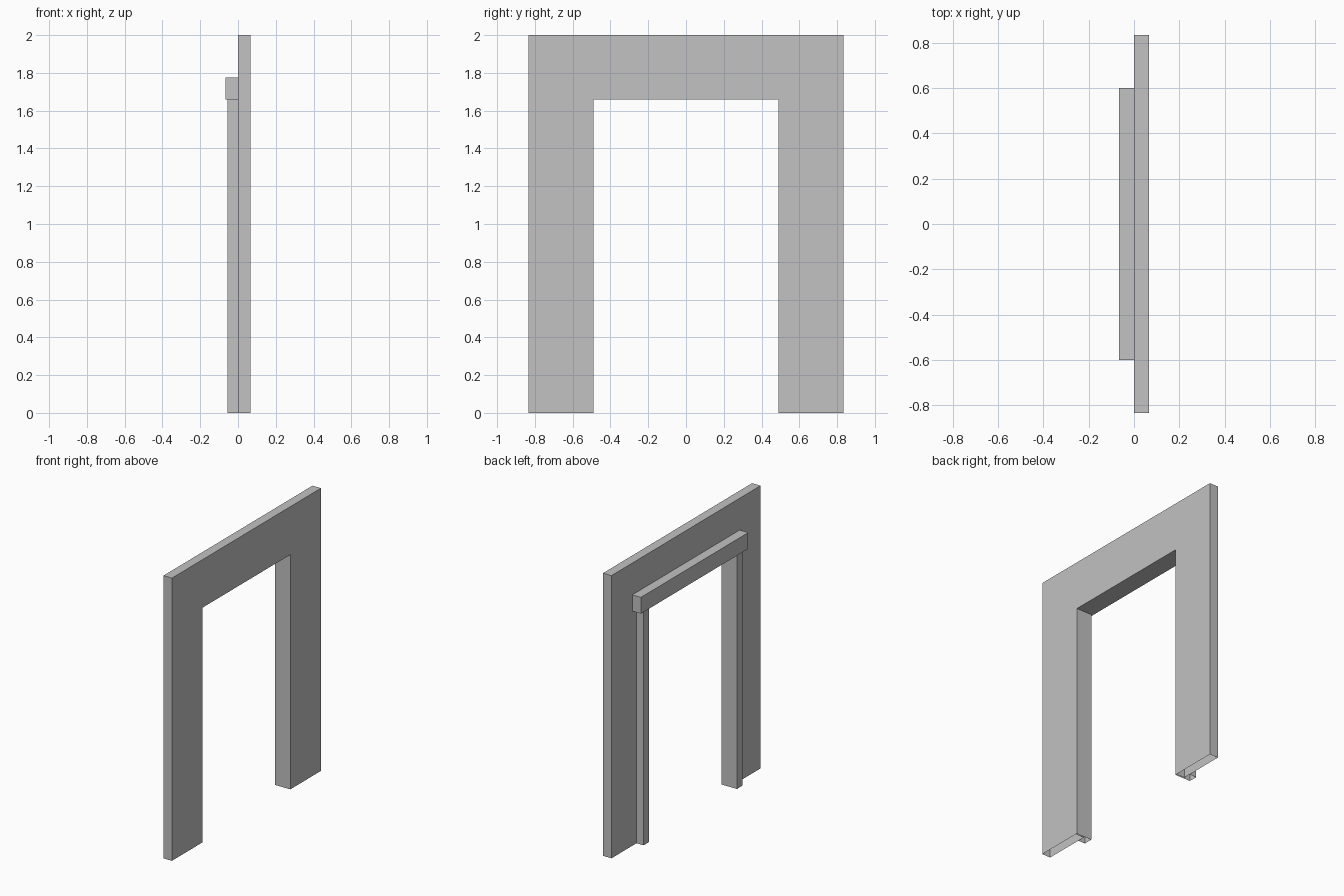
import bpy
import bmesh

cube = bpy.data.objects.get("Cube")
if cube:
    bpy.data.objects.remove(cube, do_unlink=True)

grey = bpy.data.materials.new("plain_grey")
grey.use_nodes = True
colour = (0.54, 0.54, 0.54, 1)
grey.diffuse_color = colour
grey.node_tree.nodes["Principled BSDF"].inputs["Base Color"].default_value = colour


def extrude_profile(name, points, direction, open_floor=False):
    """Extrude a flat outline along a direction, optionally leaving the floor open."""
    bm = bmesh.new()
    face = bm.faces.new([bm.verts.new(p) for p in points])
    grown = bmesh.ops.extrude_face_region(bm, geom=[face], use_keep_orig=True)
    verts = [g for g in grown["geom"] if isinstance(g, bmesh.types.BMVert)]
    bmesh.ops.translate(bm, verts=verts, vec=direction)
    bmesh.ops.recalc_face_normals(bm, faces=bm.faces)
    if open_floor:
        floor = [f for f in bm.faces if all(v.co.z < 0.001 for v in f.verts)]
        bmesh.ops.delete(bm, geom=floor, context="FACES")
    mesh = bpy.data.meshes.new(name)
    bm.to_mesh(mesh)
    bm.free()
    mesh.materials.append(grey)
    obj = bpy.data.objects.new(name, mesh)
    bpy.context.collection.objects.link(obj)
    return obj


HALF_WIDTH, HEIGHT = 0.833, 2.0
OPENING, OPENING_TOP = 0.5, 1.675
INNER, INNER_TOP = 0.49, 1.66
FRONT = 0.066

# Wall panel with the doorway
outline = [(-HALF_WIDTH, 0), (-HALF_WIDTH, HEIGHT), (HALF_WIDTH, HEIGHT), (HALF_WIDTH, 0),
           (OPENING, 0), (OPENING, OPENING_TOP), (-OPENING, OPENING_TOP), (-OPENING, 0)]
extrude_profile("wall_panel", [(0, y, z) for y, z in outline], (FRONT, 0, 0), True)

# L-shaped jambs: thin lining through the wall with a post behind it
for side, label in ((1, "back"), (-1, "front")):
    section = [(FRONT, INNER), (FRONT, OPENING), (0, OPENING),
               (0, 0.553), (-0.055, 0.553), (-0.055, INNER)]
    extrude_profile(label + "_jamb", [(x, side * y, 0) for x, y in section],
                    (0, 0, INNER_TOP), True)

# Lining under the top of the doorway
lining = [(0, INNER_TOP), (FRONT, INNER_TOP), (FRONT, OPENING_TOP), (0, OPENING_TOP)]
extrude_profile("top_lining", [(x, -OPENING, z) for x, z in lining], (0, 2 * OPENING, 0))

# Header beam across the posts
beam = [(-0.067, INNER_TOP), (0, INNER_TOP), (0, 1.775), (-0.067, 1.775)]
extrude_profile("header_beam", [(x, -0.6, z) for x, z in beam], (0, 1.2, 0))
